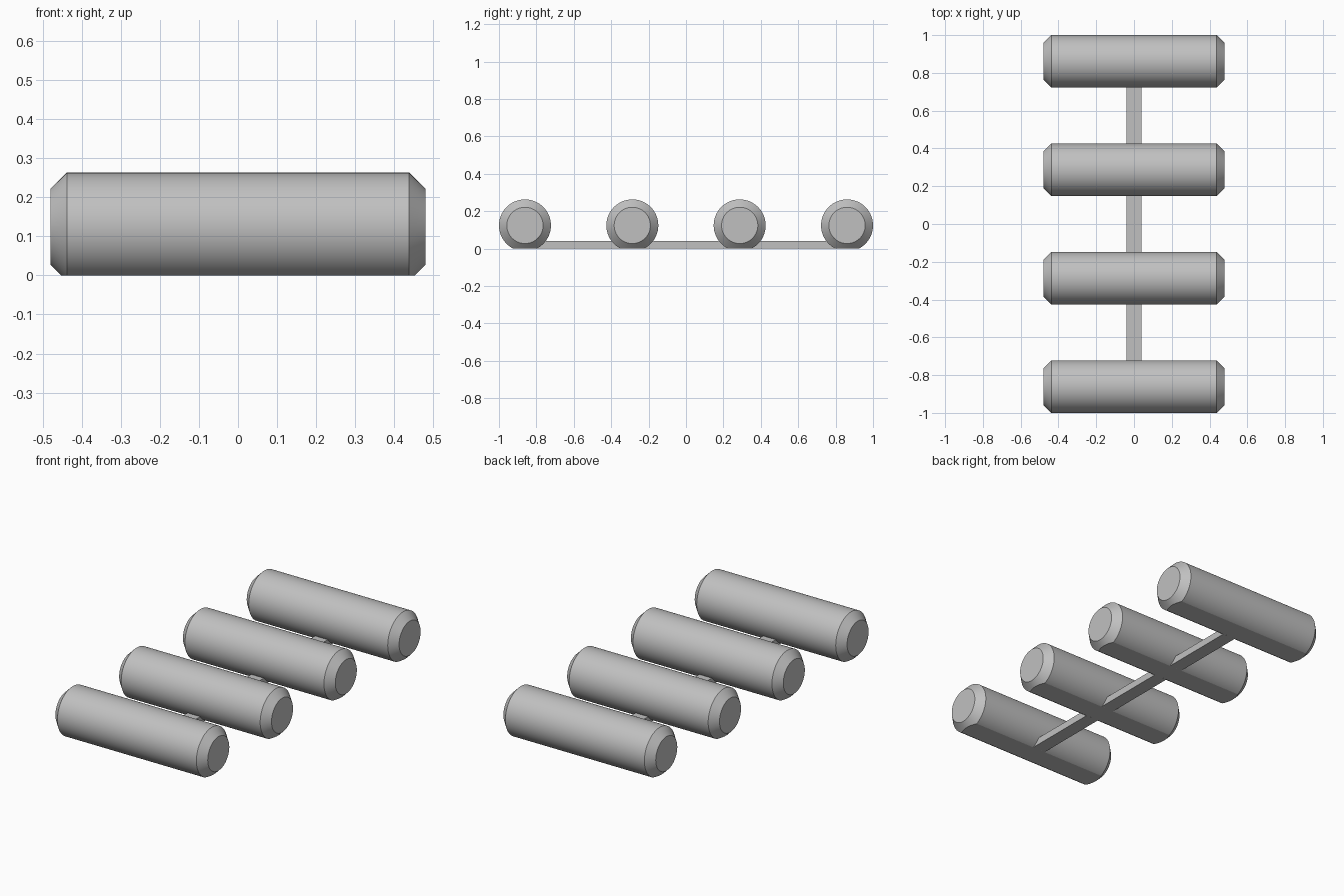
import bpy, bmesh, math
from mathutils import Vector, Matrix

cube = bpy.data.objects.get("Cube")
if cube:
    bpy.data.objects.remove(cube, do_unlink=True)

RADIUS, AXIS_Z = 0.139, 0.124        # roller radius and axis height
HALF_LEN, CHAMFER = 0.48, 0.042
PITCH = 0.574                        # spacing between rollers
BAR_W, BAR_H = 0.08, 0.04

grey = bpy.data.materials.new("plain grey")
grey.use_nodes = True
colour = (0.53, 0.53, 0.53, 1)
grey.diffuse_color = colour
grey.node_tree.nodes["Principled BSDF"].inputs["Base Color"].default_value = colour


def add_object(name, bm):
    bmesh.ops.recalc_face_normals(bm, faces=bm.faces)
    mesh = bpy.data.meshes.new(name)
    bm.to_mesh(mesh)
    bm.free()
    mesh.materials.append(grey)
    obj = bpy.data.objects.new(name, mesh)
    bpy.context.collection.objects.link(obj)
    return obj


def roller(name, y):
    # Chamfered cylinder along x, trimmed flat where it meets the ground
    bm = bmesh.new()
    cap = RADIUS - CHAMFER
    profile = [(-HALF_LEN, 0), (-HALF_LEN, cap), (-HALF_LEN + CHAMFER, RADIUS),
               (HALF_LEN - CHAMFER, RADIUS), (HALF_LEN, cap), (HALF_LEN, 0)]
    verts = [bm.verts.new((x, 0, r)) for x, r in profile]
    edges = [bm.edges.new(pair) for pair in zip(verts, verts[1:])]
    bmesh.ops.spin(bm, geom=verts + edges, cent=(0, 0, 0), axis=(1, 0, 0),
                   angle=math.tau, steps=64)
    bmesh.ops.remove_doubles(bm, verts=bm.verts, dist=0.0001)
    bmesh.ops.translate(bm, verts=bm.verts, vec=(0, y, AXIS_Z))
    cut = bmesh.ops.bisect_plane(bm, geom=bm.verts[:] + bm.edges[:] + bm.faces[:],
                                 plane_co=(0, 0, 0), plane_no=(0, 0, 1),
                                 clear_inner=True)
    rim = [e for e in cut["geom_cut"] if isinstance(e, bmesh.types.BMEdge)]
    bmesh.ops.contextual_create(bm, geom=rim)
    obj = add_object(name, bm)
    bpy.ops.object.select_all(action="DESELECT")
    obj.select_set(True)
    bpy.context.view_layer.objects.active = obj
    bpy.ops.object.shade_smooth_by_angle(angle=math.radians(20))


def link_bar(name, y):
    # Connecting strip that runs between the flats of two neighbouring rollers
    flat = math.sqrt(RADIUS ** 2 - AXIS_Z ** 2)
    bm = bmesh.new()
    size = Vector((BAR_W, PITCH - 2 * flat, BAR_H))
    place = Matrix.Translation((0, y, BAR_H / 2)) @ Matrix.Diagonal(size.to_4d())
    bmesh.ops.create_cube(bm, size=1, matrix=place)
    add_object(name, bm)


for i in range(4):
    roller(f"roller_{i + 1}", (i - 1.5) * PITCH)
for i in range(3):
    link_bar(f"link_bar_{i + 1}", (i - 1) * PITCH)
